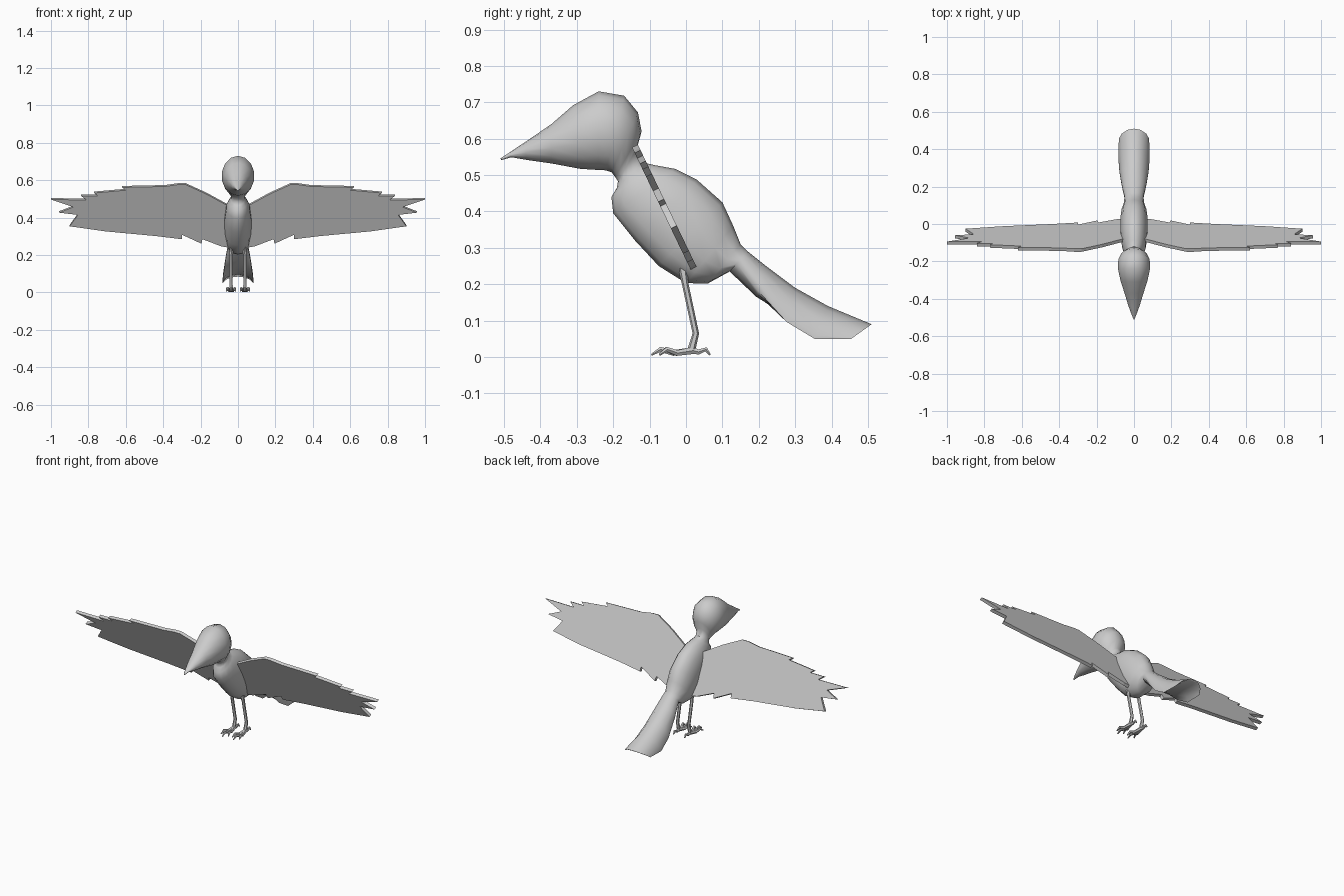
import bpy, bmesh
from math import sin, cos, pi
from mathutils import Vector

if "Cube" in bpy.data.objects:
    bpy.data.objects.remove(bpy.data.objects["Cube"])

SIDES = 14


def make_object(name, bm, smooth=None):
    bmesh.ops.recalc_face_normals(bm, faces=bm.faces)
    mesh = bpy.data.meshes.new(name)
    bm.to_mesh(mesh)
    bm.free()
    ob = bpy.data.objects.new(name, mesh)
    bpy.context.collection.objects.link(ob)
    bpy.ops.object.select_all(action='DESELECT')
    ob.select_set(True)
    bpy.context.view_layer.objects.active = ob
    if smooth:
        bpy.ops.object.shade_smooth_by_angle(angle=smooth)
    return ob


def bridge(bm, rings):
    n = len(rings[0])
    for a, b in zip(rings, rings[1:]):
        for i in range(n):
            j = (i + 1) % n
            bm.faces.new((a[i], a[j], b[j], b[i]))
    bm.faces.new(rings[0])
    bm.faces.new(rings[-1])


def body_ring(bm, top_y, top_z, low_y, low_z, width, arch):
    # oval between a back point and a belly point; arch hollows the underside
    top, low = Vector((0, top_y, top_z)), Vector((0, low_y, low_z))
    ring = []
    for i in range(SIDES):
        a = 2 * pi * i / SIDES
        c = cos(a)
        curved = 1 - c if c > 0 else 1 + 0.88 * arch * c
        t = (1 - arch) * (1 - c) / 2 + arch * curved
        p = top.lerp(low, t)
        p.x = width * sin(a)
        ring.append(bm.verts.new(p))
    return ring


# Beak, head, neck, body and tail in one loft: back y z, belly y z, half width, arch
sections = [
    (-.510, .546, -.508, .541, .003, 0), (-.488, .560, -.480, .549, .013, 0),
    (-.440, .592, -.440, .542, .030, 0), (-.370, .640, -.370, .532, .052, 0),
    (-.310, .692, -.290, .517, .074, 0), (-.240, .730, -.240, .514, .088, 0),
    (-.170, .718, -.220, .513, .086, 0), (-.132, .672, -.205, .508, .072, 0),
    (-.122, .620, -.195, .495, .052, 0), (-.135, .573, -.187, .483, .038, 0),
    (-.120, .535, -.190, .465, .038, 0), (-.085, .527, -.205, .440, .050, 0),
    (-.030, .517, -.200, .395, .063, 0), (.030, .487, -.140, .320, .073, 0),
    (.100, .425, -.075, .250, .075, 0), (.130, .360, .000, .203, .068, 0),
    (.150, .310, .060, .202, .055, 0), (.170, .290, .120, .235, .052, 0),
    (.220, .250, .190, .155, .066, .35), (.300, .190, .270, .070, .080, .65),
    (.390, .140, .345, .027, .086, .85), (.510, .090, .440, .040, .083, 1),
]
bm = bmesh.new()
bridge(bm, [body_ring(bm, *s) for s in sections])
make_object("body", bm, 0.9)

# Wings: feathered outline (x, z) laid on a sloping plane
outline = [
    (.03, .455), (.06, .47), (.17, .53), (.28, .58), (.32, .58), (.39, .57), (.62, .565),
    (.60, .55), (.77, .535), (.75, .52), (.84, .52), (.81, .498), (1.0, .50),
    (.88, .46), (.957, .43), (.856, .418), (.90, .357), (.71, .33), (.44, .305),
    (.30, .288), (.30, .312), (.195, .264), (.19, .288), (.09, .25), (.03, .24),
]
normal = Vector((0, .90, .43)) * .009
bm = bmesh.new()
rings = []
for offset in (-normal, normal):
    rings.append([bm.verts.new(Vector((x, -.138 + (.575 - z) * .48, z)) + offset)
                  for x, z in outline])
bridge(bm, rings)
wings = make_object("wings", bm)
mirror = wings.modifiers.new("mirror", 'MIRROR')
mirror.use_axis[0] = True


# Legs and toes as tapered tubes
def tube(name, points, radii):
    cu = bpy.data.curves.new(name, 'CURVE')
    cu.dimensions = '3D'
    cu.bevel_depth = 1
    cu.bevel_resolution = 1
    cu.use_fill_caps = True
    sp = cu.splines.new('POLY')
    sp.points.add(len(points) - 1)
    for p, co, r in zip(sp.points, points, radii):
        p.co = (*co, 1)
        p.radius = r
    ob = bpy.data.objects.new(name, cu)
    bpy.context.collection.objects.link(ob)
    bpy.ops.object.select_all(action='DESELECT')
    ob.select_set(True)
    bpy.context.view_layer.objects.active = ob
    bpy.ops.object.convert(target='MESH')
    bpy.ops.object.shade_smooth_by_angle(angle=0.9)


for side, label in ((-1, "right"), (1, "left")):
    x = side * .037
    tube(label + "_leg",
         [(side * .032, -.01, .25), (x, -.002, .20), (x, .027, .065), (x, .015, .02)],
         [.013, .009, .009, .011])
    for k, reach in ((-1, .8), (0, 1), (1, .8)):
        tube(f"{label}_front_toe_{k + 2}",
             [(x, .02, .018), (x + k * .010, .015 - .05 * reach, .011),
              (x + k * .019, .015 - .085 * reach, .021), (x + k * .024, .015 - .110 * reach, .006)],
             [.011, .009, .008, .003])
    tube(label + "_back_toe",
         [(x, .015, .018), (x, .035, .014), (x, .055, .021), (x, .066, .006)],
         [.011, .008, .007, .003])
